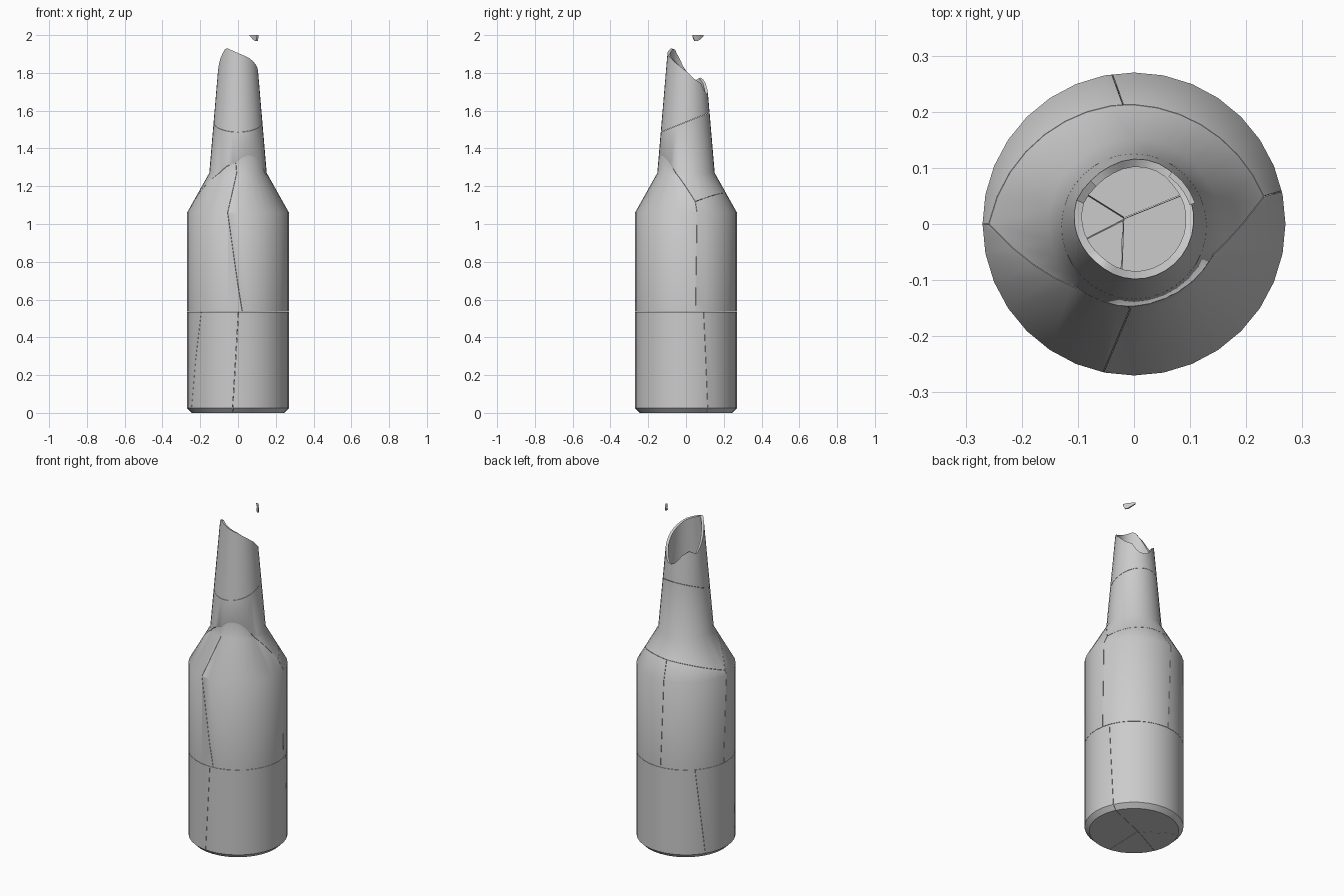
import bpy, bmesh, math
from mathutils import Vector

if "Cube" in bpy.data.objects:
    bpy.data.objects.remove(bpy.data.objects["Cube"])

N = 32
WALL = 0.016
GAP = 0.0008

# broken rim height by angle in degrees
RIM = [(0, 1.81), (25, 1.765), (45, 1.745), (60, 1.695), (75, 1.685), (95, 1.70),
       (115, 1.755), (135, 1.775), (158, 1.755), (180, 1.81), (205, 1.885),
       (229, 1.935), (270, 1.905), (305, 1.88), (335, 1.845), (360, 1.81)]


def lerp_table(table, a):
    for (a0, z0), (a1, z1) in zip(table, table[1:]):
        if a0 <= a <= a1:
            return z0 + (z1 - z0) * (a - a0) / (a1 - a0)


def neck_r(z):
    return 0.152 - (z - 1.27) * 0.085


def finish(bm, name):
    bmesh.ops.recalc_face_normals(bm, faces=bm.faces[:])
    me = bpy.data.meshes.new(name)
    bm.to_mesh(me)
    bm.free()
    ob = bpy.data.objects.new(name, me)
    bpy.context.collection.objects.link(ob)
    bpy.ops.object.select_all(action='DESELECT')
    ob.select_set(True)
    bpy.context.view_layer.objects.active = ob
    bpy.ops.object.shade_smooth_by_angle(angle=math.radians(40))
    return ob


# whole hollow bottle with the broken mouth
def make_bottle():
    bm = bmesh.new()
    outer = [(0.245, 0.0), (0.27, 0.025), (0.27, 1.06), (0.152, 1.27)]
    inner = [(0.138, 1.272), (0.27 - WALL, 1.056), (0.27 - WALL, 0.04), (0.235, 0.018)]
    rings = []

    def ring(fn):
        vs = []
        for i in range(N):
            a = 360 * i / N
            r, z = fn(a)
            t = math.radians(a)
            vs.append(bm.verts.new((r * math.cos(t), r * math.sin(t), z)))
        rings.append(vs)

    for p in outer:
        ring(lambda a: p)
    ring(lambda a: (neck_r(lerp_table(RIM, a)), lerp_table(RIM, a)))
    ring(lambda a: (neck_r(lerp_table(RIM, a)) - 0.014, lerp_table(RIM, a) - 0.004))
    for p in inner:
        ring(lambda a: p)
    for lo, hi in zip(rings, rings[1:]):
        for i in range(N):
            j = (i + 1) % N
            bm.faces.new((lo[i], lo[j], hi[j], hi[i]))
    bm.faces.new(rings[0][::-1])
    bm.faces.new(rings[-1])
    bmesh.ops.recalc_face_normals(bm, faces=bm.faces[:])
    return bm


# keep the side of the plane where no.x + d > 0, closing the cut
def cut(bm, no, d):
    length = no.length
    n = no / length
    co = n * (-d / length + GAP)
    res = bmesh.ops.bisect_plane(bm, geom=bm.verts[:] + bm.edges[:] + bm.faces[:],
                                 dist=1e-6, plane_co=co, plane_no=n, clear_inner=True)
    edges = [e for e in res['geom_cut'] if isinstance(e, bmesh.types.BMEdge) and e.is_valid]
    edges = [e for e in edges if len(e.link_faces) == 1]
    if edges:
        bmesh.ops.triangle_fill(bm, edges=edges, use_beauty=True, normal=n)


# each shard is where its own linear function beats all the others
def fracture(source, cells, side):
    for name, (g, c) in cells.items():
        bm = source.copy()
        cut(bm, Vector((0, 0, side)), -side * 0.535)
        for other, (g2, c2) in cells.items():
            if other != name:
                cut(bm, Vector(g) - Vector(g2), c - c2)
        finish(bm, name)


def scaled(k, gx, gy, c):
    return ((k * gx, k * gy, -k), k * c)


bottle = make_bottle()

# upper body, shoulder collar and neck
upper = {
    "body_front_right": scaled(1.0, 1.1, -2.42, 0.983),
    "body_front_left": scaled(1.15, 0.1, -1.5, 1.106),
    "body_back_left": scaled(1.055, 0.0, 0.375, 1.08),
    "body_back_right": scaled(1.05, 0.117, 0.428, 1.071),
    "shoulder_collar": ((0, 0, 0), 0.0),
    "neck_top": ((0, -0.4, 1), -1.54),
}
fracture(bottle, upper, 1)

# lower body: four wedges meeting on the floor
lower = {}
g, c = Vector((0, 0, 0)), 0.0
cx, cy = -0.02, 0.01
for name, ang, m, t in (("base_back", 22, 1.065, 0.05), ("base_left", 148, 0.618, 0.07),
                        ("base_front_left", 207, 0.5, -0.09), ("base_right", 268, 0.5, -0.03)):
    a = math.radians(ang)
    step = Vector((-m * math.sin(a), m * math.cos(a), t))
    g = g + step
    c -= step.x * cx + step.y * cy
    lower[name] = (tuple(g), c)
fracture(bottle, lower, -1)
bottle.free()

# small loose shard above the mouth
bm = bmesh.new()
cols = []
for ang, low in ((19, 1.990), (24, 1.970), (32, 1.968), (42, 1.978), (54, 1.995)):
    t = math.radians(ang)
    cols.append([bm.verts.new((r * math.cos(t), r * math.sin(t), z))
                 for r, z in ((0.115, low), (0.115, 2.0), (0.105, 2.0), (0.105, low))])
for p, q in zip(cols, cols[1:]):
    for i in range(4):
        j = (i + 1) % 4
        bm.faces.new((p[i], p[j], q[j], q[i]))
bm.faces.new(cols[0])
bm.faces.new(cols[-1])
finish(bm, "loose_shard")
